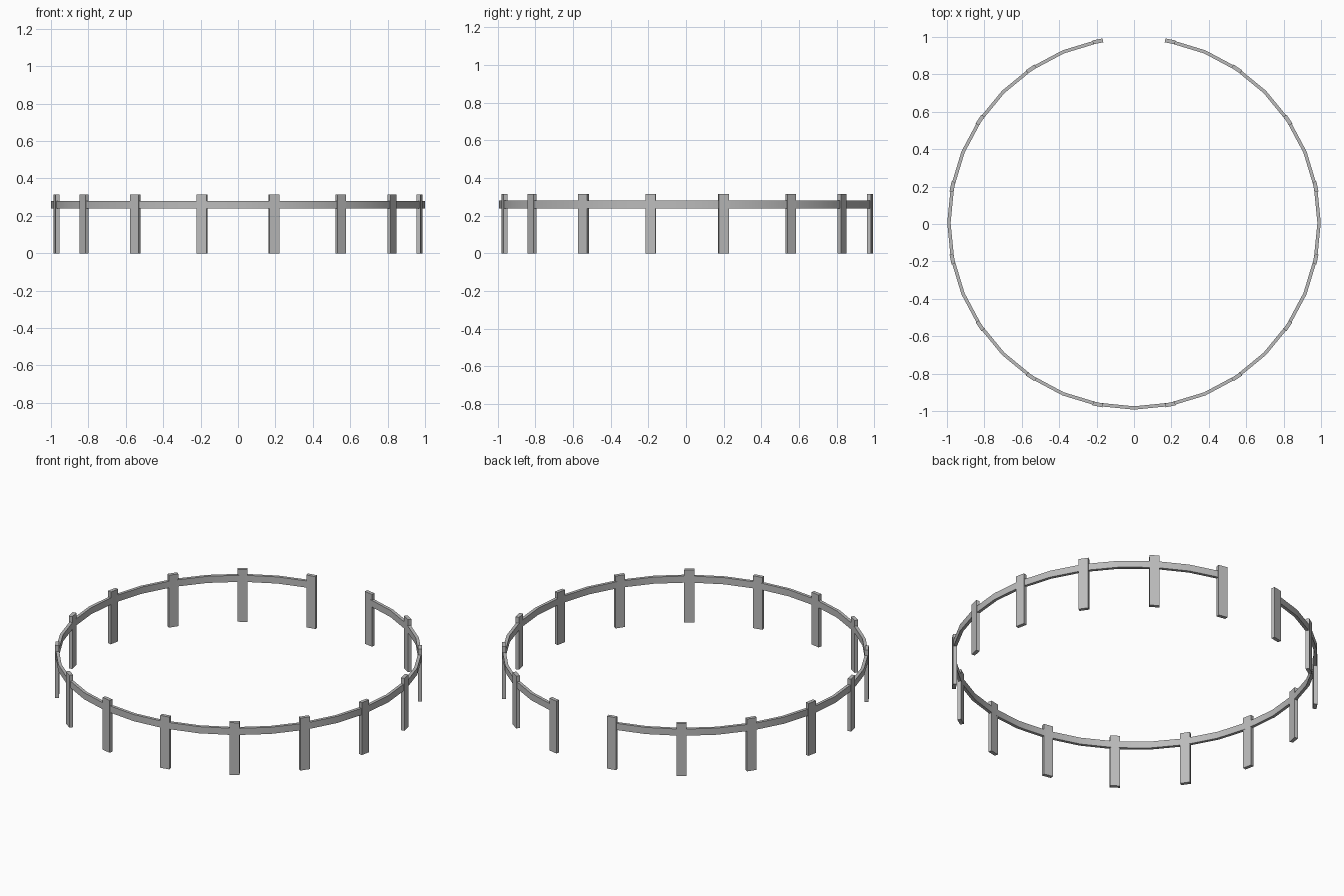
import bpy, bmesh, math
from mathutils import Matrix

if "Cube" in bpy.data.objects:
    bpy.data.objects.remove(bpy.data.objects["Cube"])

CY = 0.006            # ring centre, so the open ring is centred in y
R = 0.9895            # centre radius of posts and rail
STEP = math.pi / 16   # half the post spacing

grey = bpy.data.materials.new("light grey metal")
grey.diffuse_color = (0.5, 0.5, 0.5, 1)
grey.use_nodes = True
grey.node_tree.nodes["Principled BSDF"].inputs["Base Color"].default_value = grey.diffuse_color


def add_object(name, bm):
    bmesh.ops.recalc_face_normals(bm, faces=bm.faces)
    mesh = bpy.data.meshes.new(name)
    bm.to_mesh(mesh)
    bm.free()
    mesh.materials.append(grey)
    obj = bpy.data.objects.new(name, mesh)
    bpy.context.collection.objects.link(obj)
    return obj


# Curved rail: rectangular section swept round the ring, open at the back
bm = bmesh.new()
section = [(-0.009, 0.24), (0.009, 0.24), (0.009, 0.28), (-0.009, 0.28)]
rings = []
for i in range(31):
    a = math.pi / 2 + STEP * (i + 1)
    rings.append([bm.verts.new(((R + r) * math.cos(a), CY + (R + r) * math.sin(a), z))
                  for r, z in section])
for p, q in zip(rings, rings[1:]):
    for k in range(4):
        n = (k + 1) % 4
        bm.faces.new((p[k], p[n], q[n], q[k]))
bm.faces.new(rings[0])
bm.faces.new(rings[-1])
rail = add_object("curved_rail", bm)
bpy.context.view_layer.objects.active = rail
rail.select_set(True)
bpy.ops.object.shade_smooth_by_angle(angle=math.radians(30))

# Sixteen flat posts facing the centre
for i in range(16):
    bm = bmesh.new()
    a = STEP * (2 * i + 1)
    m = (Matrix.Translation((0, CY, 0)) @ Matrix.Rotation(a, 4, 'Z')
         @ Matrix.Translation((R, 0, 0.1575)) @ Matrix.Diagonal((0.021, 0.055, 0.315, 1)))
    bmesh.ops.create_cube(bm, size=1, matrix=m)
    add_object(f"post_{i + 1}", bm)
